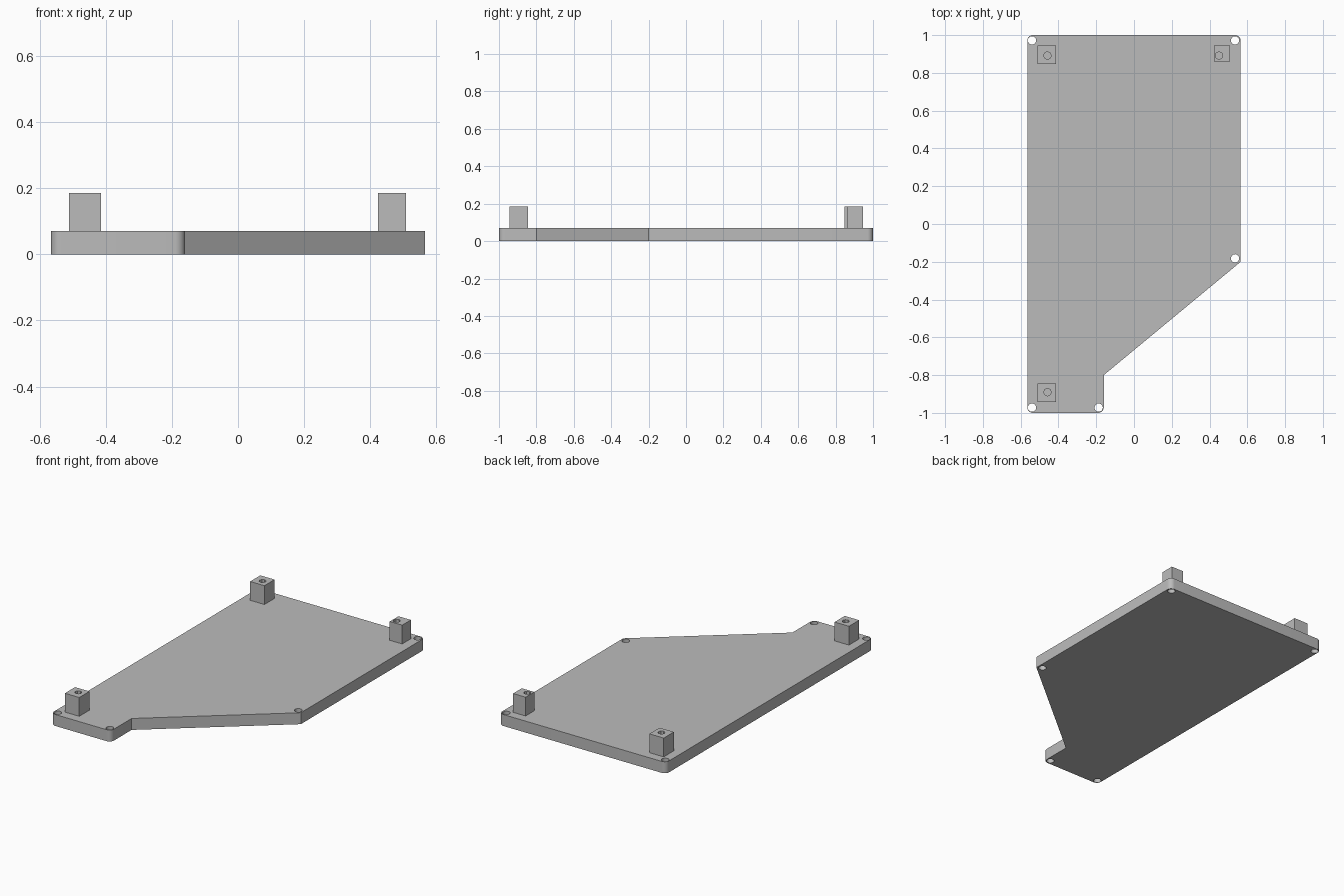
import bpy, bmesh
from math import sin, cos, pi, radians
from mathutils import Vector

if "Cube" in bpy.data.objects:
    bpy.data.objects.remove(bpy.data.objects["Cube"], do_unlink=True)

PLATE_TOP, POST_TOP = 0.07, 0.185
HOLE_R, SCREW_R, CORNER_R = 0.022, 0.02, 0.03

grey = bpy.data.materials.new("plain grey")
grey.use_nodes = True
grey.diffuse_color = (0.5, 0.5, 0.5, 1)
grey.node_tree.nodes["Principled BSDF"].inputs["Base Color"].default_value = (0.5, 0.5, 0.5, 1)


def prism(name, outline, z0, z1):
    """Extrude a counter-clockwise outline from z0 up to z1."""
    bm = bmesh.new()
    face = bm.faces.new([bm.verts.new((x, y, z0)) for x, y in outline])
    extruded = bmesh.ops.extrude_face_region(bm, geom=[face])["geom"]
    top = [v for v in extruded if isinstance(v, bmesh.types.BMVert)]
    bmesh.ops.translate(bm, verts=top, vec=(0, 0, z1 - z0))
    bmesh.ops.recalc_face_normals(bm, faces=bm.faces)
    mesh = bpy.data.meshes.new(name)
    bm.to_mesh(mesh)
    bm.free()
    mesh.materials.append(grey)
    ob = bpy.data.objects.new(name, mesh)
    bpy.context.collection.objects.link(ob)
    return ob


def circle(cx, cy, r, n):
    return [(cx + r * cos(2 * pi * i / n), cy + r * sin(2 * pi * i / n)) for i in range(n)]


def rounded(corners, steps=8):
    """Replace each (x, y, radius) corner by a tangent arc."""
    points = []
    for i, (x, y, r) in enumerate(corners):
        p = Vector((x, y))
        if r == 0:
            points.append((x, y))
            continue
        a = (Vector(corners[i - 1][:2]) - p).normalized()
        b = (Vector(corners[(i + 1) % len(corners)][:2]) - p).normalized()
        centre = p + (a + b) * r
        for k in range(steps + 1):
            t = k / steps * pi / 2
            points.append(tuple(centre - b * r * cos(t) - a * r * sin(t)))
    return points


def drill(ob, outline, z0, z1):
    cutter = prism("hole_cutter", outline, z0, z1)
    mod = ob.modifiers.new("hole", "BOOLEAN")
    mod.operation, mod.solver, mod.object = "DIFFERENCE", "EXACT", cutter
    bpy.context.view_layer.objects.active = ob
    bpy.ops.object.modifier_apply(modifier=mod.name)
    bpy.data.objects.remove(cutter, do_unlink=True)


def smooth(ob):
    bpy.ops.object.select_all(action="DESELECT")
    ob.select_set(True)
    bpy.context.view_layer.objects.active = ob
    bpy.ops.object.shade_smooth_by_angle(angle=radians(30))


# Base plate with rounded corners and a slanted cut-out
plate = prism("base_plate", rounded([
    (-0.565, -1, CORNER_R), (-0.16, -1, CORNER_R), (-0.16, -0.8, 0),
    (0.565, -0.2, 0), (0.565, 1, CORNER_R), (-0.565, 1, CORNER_R)]), 0, PLATE_TOP)

# Through holes in the plate corners
for x, y in [(-0.54, 0.972), (0.535, 0.972), (0.535, -0.182), (-0.54, -0.972), (-0.187, -0.972)]:
    drill(plate, circle(x, y, HOLE_R, 24), -0.1, PLATE_TOP + 0.1)
smooth(plate)

# Standoff posts with blind screw holes: x range, y range, hole centre
posts = {
    "back_right_post": ((-0.511, -0.414), (0.847, 0.945), (-0.458, 0.892)),
    "back_left_post": ((0.424, 0.508), (0.861, 0.945), (0.45, 0.892)),
    "front_right_post": ((-0.511, -0.414), (-0.943, -0.845), (-0.458, -0.89)),
}
for name, ((x0, x1), (y0, y1), hole) in posts.items():
    post = prism(name, [(x0, y0), (x1, y0), (x1, y1), (x0, y1)], PLATE_TOP, POST_TOP)
    drill(post, circle(*hole, SCREW_R, 8), PLATE_TOP + 0.02, POST_TOP + 0.1)
    smooth(post)
